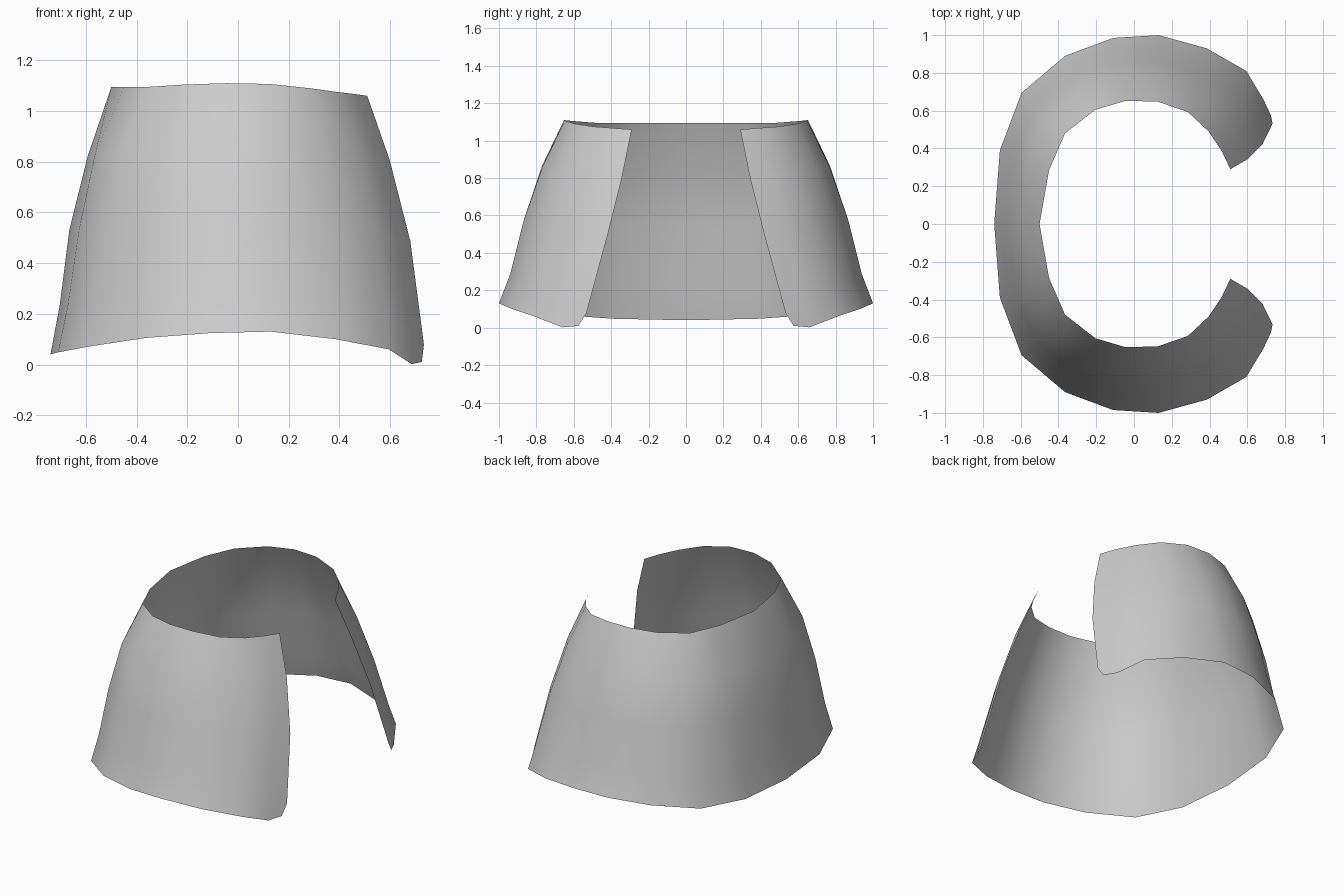
import bpy
import bmesh

if "Cube" in bpy.data.objects:
    bpy.data.objects.remove(bpy.data.objects["Cube"])

# Half rims, from the closed side round to the opening (x, y, z)
TOP = [(-.50, 0, 1.095), (-.45, .285, 1.095), (-.365, .48, 1.095), (-.205, .605, 1.105),
       (-.045, .652, 1.11), (.125, .648, 1.107), (.285, .593, 1.09), (.395, .49, 1.075),
       (.465, .385, 1.067), (.51, .29, 1.06)]
BOTTOM = [(-.74, 0, .04), (-.71, .39, .048), (-.595, .695, .07), (-.365, .89, .105),
          (-.11, .985, .124), (.13, 1.0, .13), (.385, .93, .10), (.595, .81, .06),
          (.685, .66, .002), (.725, .575, .01)]

# Bulge of the wall: (x, y, z) share of the way down, at key columns
KEYS = {0: [(.39, .39, .26), (.69, .69, .535), (.85, .85, .82)],
        1: [(.44, .42, .255), (.68, .67, .535), (.85, .85, .82)],
        5: [(.34, .33, .245), (.62, .62, .54), (.83, .83, .84)],
        8: [(.41, .24, .243), (.75, .51, .54), (.97, .85, .88)],
        9: [(.41, .18, .24), (.79, .46, .545), (1.04, .85, .935)]}


def shares(col):
    """Blend the bulge between the key columns either side."""
    a = max(k for k in KEYS if k <= col)
    b = min(k for k in KEYS if k >= col)
    t = (col - a) / (b - a) if b > a else 0
    mid = [[p + (q - p) * t for p, q in zip(r, s)] for r, s in zip(KEYS[a], KEYS[b])]
    return [(0, 0, 0)] + mid + [(1, 1, 1)]


# Curved open wall, one half as a grid of quads
bm = bmesh.new()
columns = []
for i, (t, b) in enumerate(zip(TOP, BOTTOM)):
    columns.append([bm.verts.new([p + (q - p) * f for p, q, f in zip(t, b, s)])
                    for s in shares(i)])
for c, d in zip(columns, columns[1:]):
    for j in range(4):
        bm.faces.new((c[j], d[j], d[j + 1], c[j + 1]))

# Second half mirrored across y = 0
dup = bmesh.ops.duplicate(bm, geom=bm.verts[:] + bm.faces[:])["geom"]
for v in dup:
    if isinstance(v, bmesh.types.BMVert):
        v.co.y *= -1
bmesh.ops.reverse_faces(bm, faces=[f for f in dup if isinstance(f, bmesh.types.BMFace)])
bmesh.ops.remove_doubles(bm, verts=bm.verts, dist=.0005)

# Normals face outward
bm.normal_update()
if sum(f.normal.dot((f.calc_center_median().x, f.calc_center_median().y, 0)) for f in bm.faces) < 0:
    bmesh.ops.reverse_faces(bm, faces=bm.faces[:])

mesh = bpy.data.meshes.new("open_collar")
bm.to_mesh(mesh)
bm.free()
collar = bpy.data.objects.new("open_collar", mesh)
bpy.context.collection.objects.link(collar)

grey = bpy.data.materials.new("light grey")
grey.diffuse_color = (.6, .6, .6, 1)
grey.use_nodes = True
grey.node_tree.nodes["Principled BSDF"].inputs["Base Color"].default_value = grey.diffuse_color
mesh.materials.append(grey)
mesh.shade_smooth()
